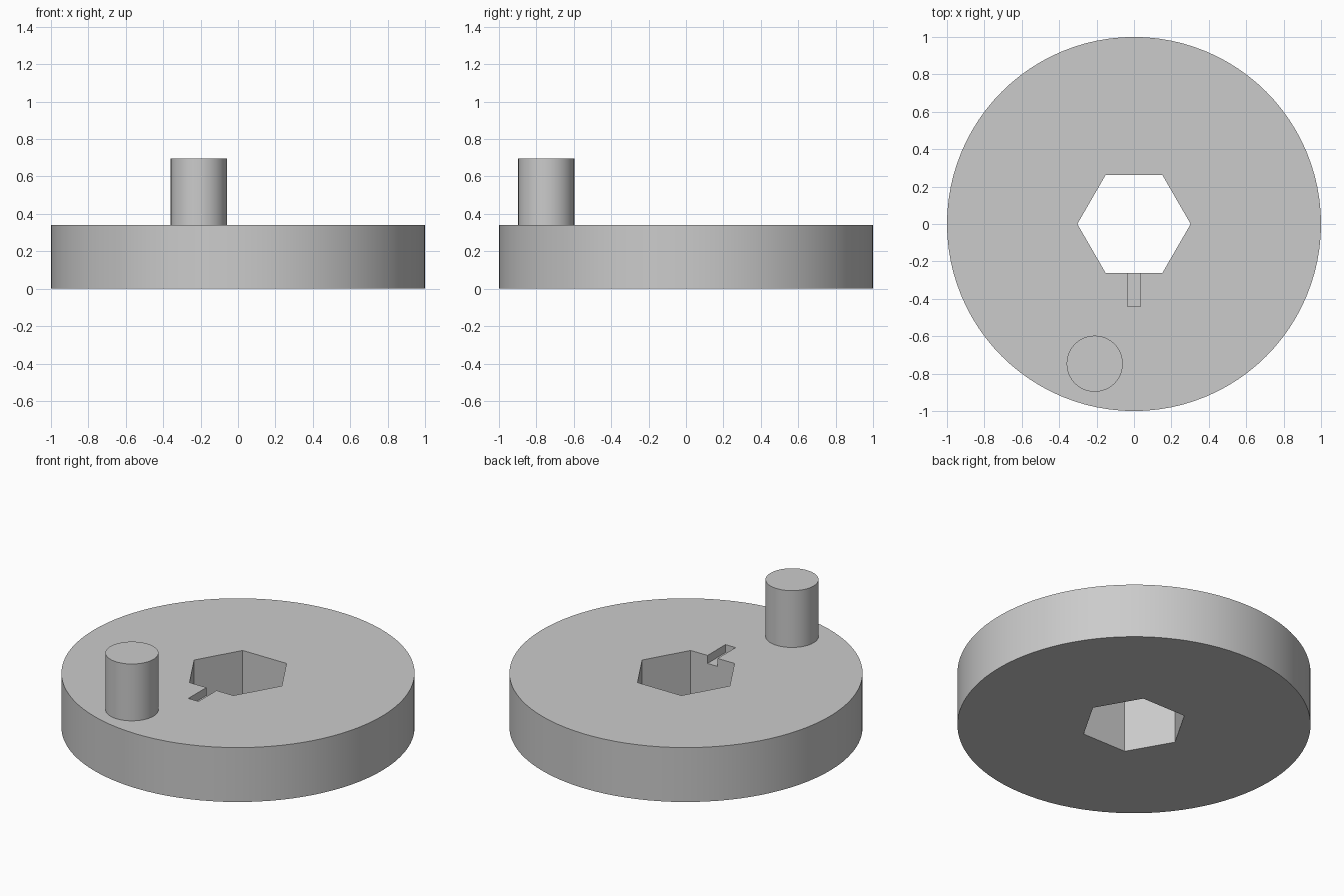
import bpy, bmesh
from math import cos, sin, tau, radians

cube = bpy.data.objects.get("Cube")
if cube:
    bpy.data.objects.remove(cube, do_unlink=True)

# Single grey material
grey = bpy.data.materials.new("plain_grey")
grey.use_nodes = True
colour = (0.6, 0.6, 0.6, 1)
grey.diffuse_color = colour
grey.node_tree.nodes["Principled BSDF"].inputs["Base Color"].default_value = colour


def prism(name, outline, bottom, top):
    """Extrude a counter-clockwise outline upward from bottom to top."""
    bm = bmesh.new()
    base = bm.faces.new([bm.verts.new((x, y, bottom)) for x, y in outline])
    result = bmesh.ops.extrude_face_region(bm, geom=[base], use_keep_orig=True)
    for v in result["geom"]:
        if isinstance(v, bmesh.types.BMVert):
            v.co.z = top
    bmesh.ops.recalc_face_normals(bm, faces=bm.faces)
    mesh = bpy.data.meshes.new(name)
    bm.to_mesh(mesh)
    bm.free()
    mesh.materials.append(grey)
    obj = bpy.data.objects.new(name, mesh)
    bpy.context.collection.objects.link(obj)
    return obj


def ring(radius, sides, cx=0, cy=0):
    return [(cx + radius * cos(tau * i / sides), cy + radius * sin(tau * i / sides))
            for i in range(sides)]


def select(obj):
    bpy.ops.object.select_all(action="DESELECT")
    obj.select_set(True)
    bpy.context.view_layer.objects.active = obj


def cut(target, cutter):
    mod = target.modifiers.new("cut", "BOOLEAN")
    mod.operation = "DIFFERENCE"
    mod.solver = "EXACT"
    mod.object = cutter
    select(target)
    bpy.ops.object.modifier_apply(modifier=mod.name)
    bpy.data.objects.remove(cutter, do_unlink=True)


THICKNESS = 0.34

# Wheel disc with a hexagonal bore and a shallow index slot
disc = prism("wheel_disc", ring(1, 96), 0, THICKNESS)
cut(disc, prism("bore_cutter", ring(0.303, 6), -0.1, THICKNESS + 0.1))
slot = [(-0.035, -0.44), (0.035, -0.44), (0.035, -0.2), (-0.035, -0.2)]
cut(disc, prism("slot_cutter", slot, THICKNESS - 0.05, THICKNESS + 0.1))

# Crank pin near the rim
pin = prism("crank_pin", ring(0.15, 64, -0.21, -0.747), THICKNESS, 0.695)

for part in (disc, pin):
    select(part)
    bpy.ops.object.shade_smooth_by_angle(angle=radians(30))
